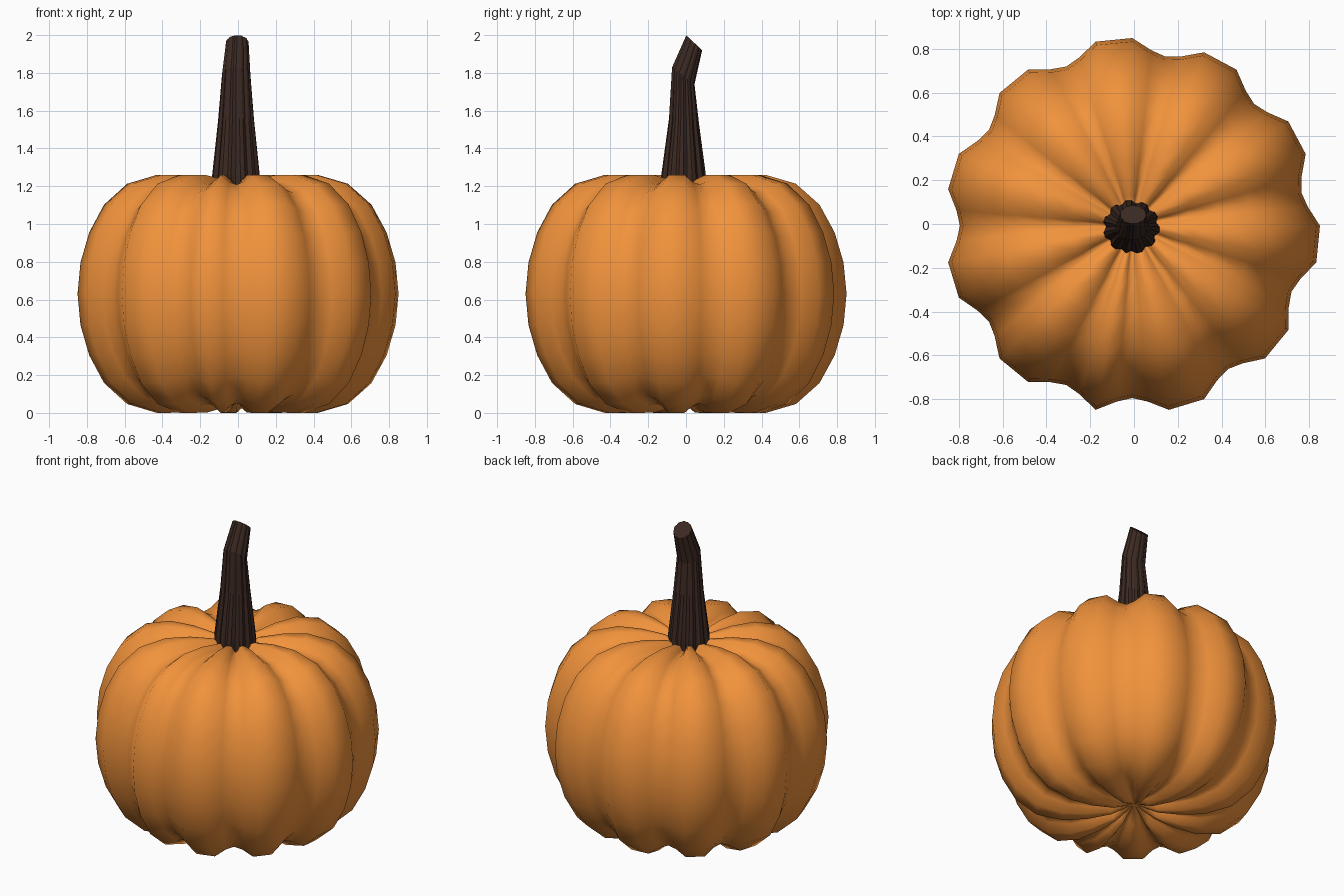
import bpy, bmesh, math
from mathutils import Vector

if "Cube" in bpy.data.objects:
    bpy.data.objects.remove(bpy.data.objects["Cube"])

SEGS = 32
CX = CY = -0.008


def material(name, color):
    m = bpy.data.materials.new(name)
    m.diffuse_color = color
    m.use_nodes = True
    m.node_tree.nodes["Principled BSDF"].inputs["Base Color"].default_value = m.diffuse_color
    return m


def finish(bm, name, mat, smooth):
    bmesh.ops.recalc_face_normals(bm, faces=bm.faces)
    me = bpy.data.meshes.new(name)
    bm.to_mesh(me)
    bm.free()
    me.materials.append(mat)
    for p in me.polygons:
        p.use_smooth = smooth
    ob = bpy.data.objects.new(name, me)
    bpy.context.collection.objects.link(ob)
    return ob


def rib_pattern(valley, shoulder, half_angle):
    # every third segment is a groove with a shoulder on each side
    out = []
    for i in range(SEGS):
        a = -math.pi / 2 + i * 2 * math.pi / SEGS
        if i % 3 == 0:
            h = math.radians(half_angle)
            out += [(a - h, shoulder), (a, valley), (a + h, shoulder)]
        else:
            out.append((a, 1.0))
    return out


def bridge(bm, rings):
    for lo, hi in zip(rings, rings[1:]):
        n = len(lo)
        for i in range(n):
            j = (i + 1) % n
            bm.faces.new((lo[i], lo[j], hi[j], hi[i]))


orange = material("pumpkin_orange", (0.88, 0.29, 0.045, 1))
brown = material("stem_brown", (0.045, 0.022, 0.016, 1))

# Pumpkin body: upper profile (radius, height above middle), mirrored below
MID = 0.63
upper = [(0.842, 0.166), (0.795, 0.325), (0.715, 0.472), (0.59, 0.583),
         (0.43, 0.63), (0.28, 0.628), (0.14, 0.605)]
profile = [(r, -h) for r, h in reversed(upper)] + [(0.858, 0)] + upper
bm = bmesh.new()
rings = []
for r, h in profile:
    rings.append([bm.verts.new((CX + r * s * math.cos(a), CY + r * s * math.sin(a), MID + h * s))
                  for a, s in rib_pattern(0.918, 0.94, 5)])
bridge(bm, rings)
for ring, z in ((rings[0], MID - 0.54), (rings[-1], MID + 0.54)):
    pole = bm.verts.new((CX, CY, z))
    for i in range(len(ring)):
        bm.faces.new((ring[i], ring[(i + 1) % len(ring)], pole))
finish(bm, "pumpkin_body", orange, True)

# Stem: fluted rings of (centre, radius x, radius y, tilt), bent towards the back
sections = [((-0.012, -0.014, 1.13), 0.137, 0.13, 0),
            ((-0.012, -0.014, 1.26), 0.127, 0.119, 0),
            ((-0.011, -0.012, 1.55), 0.096, 0.08, 6),
            ((-0.010, -0.015, 1.785), 0.076, 0.075, 37),
            ((-0.004, 0.043, 1.96), 0.06, 0.058, 43)]
bm = bmesh.new()
rings = []
for k, (c, rx, ry, tilt) in enumerate(sections):
    t = math.radians(tilt)
    u, v = Vector((1, 0, 0)), Vector((0, math.cos(t), -math.sin(t)))
    depth = 0.86 + 0.02 * k
    rings.append([bm.verts.new(Vector(c) + u * rx * s * math.cos(a) + v * ry * s * math.sin(a))
                  for a, s in rib_pattern(depth, depth + 0.03, 4)])
bridge(bm, rings)
bm.faces.new(rings[0])
bm.faces.new(rings[-1])
finish(bm, "stem", brown, False)
